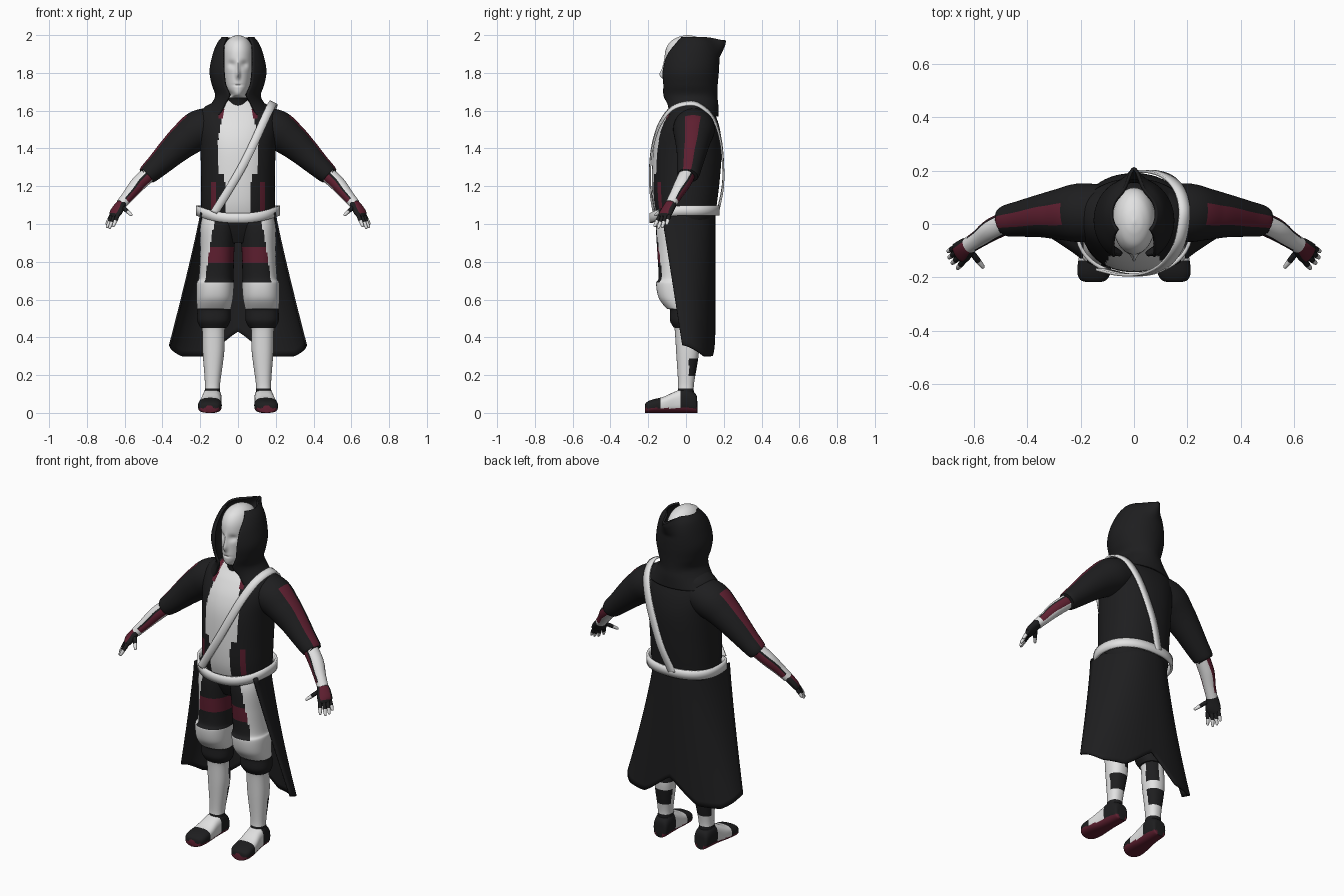
import bpy, bmesh, math
from mathutils import Vector as V

if "Cube" in bpy.data.objects:
    bpy.data.objects.remove(bpy.data.objects["Cube"])

BLACK, WHITE, RED = 0, 1, 2
MATS = []
for name, col in (("black cloth", (.013, .013, .014)), ("off white", (.76, .76, .76)), ("burgundy", (.115, .014, .03))):
    m = bpy.data.materials.new(name)
    m.diffuse_color = (*col, 1)
    m.use_nodes = True
    m.node_tree.nodes["Principled BSDF"].inputs["Base Color"].default_value = m.diffuse_color
    MATS.append(m)


def at(rows, s):
    """Smooth interpolation through rows of numbers, s in 0..1."""
    n = len(rows) - 1
    k = min(int(s * n), n - 1)
    f = s * n - k
    a, b, c, d = (rows[min(max(k + i, 0), n)] for i in (-1, 0, 1, 2))
    return [q + .5 * f * (r - p + f * (2 * p - 5 * q + 4 * r - t + f * (3 * (q - r) + t - p)))
            for p, q, r, t in zip(a, b, c, d)]


def grid(name, f, nu, nv, mat, closed=True, thick=0):
    """Surface f(u, v); closed in u makes a capped tube, otherwise a sheet."""
    bm = bmesh.new()
    cols = nu if closed else nu + 1
    vs = [[bm.verts.new(f(i / nu, j / nv)) for i in range(cols)] for j in range(nv + 1)]
    for j in range(nv):
        for i in range(nu):
            k = (i + 1) % cols
            face = bm.faces.new((vs[j][i], vs[j][k], vs[j + 1][k], vs[j + 1][i]))
            c = face.calc_center_median()
            face.material_index = mat(c, (i + .5) / nu, (j + .5) / nv) if callable(mat) else mat
    if closed and not thick:
        for ring, j in ((vs[0], 0), (vs[-1], nv - 1)):
            cap = bm.faces.new(ring)
            cap.material_index = mat(ring[0].co, .5, (j + .5) / nv) if callable(mat) else mat
    bmesh.ops.recalc_face_normals(bm, faces=bm.faces)
    me = bpy.data.meshes.new(name)
    bm.to_mesh(me)
    bm.free()
    for m in MATS:
        me.materials.append(m)
    ob = bpy.data.objects.new(name, me)
    bpy.context.collection.objects.link(ob)
    if thick:
        mod = ob.modifiers.new("thickness", "SOLIDIFY")
        mod.thickness, mod.offset = thick, 0
    bpy.ops.object.select_all(action='DESELECT')
    ob.select_set(True)
    bpy.context.view_layer.objects.active = ob
    bpy.ops.object.shade_smooth_by_angle(angle=math.radians(45))
    return ob


def sp(x, p):
    return math.copysign(abs(x) ** (2 / p), x)


def column(name, rows, mat, side=1, nu=64, step=10, p=2, dent=None):
    """Upright body part; rows are (z, centre x, half width, front y, back y)."""
    def f(u, v):
        z, xc, rx, yf, yb = at(rows, v)
        a = u * math.tau
        pt = V((side * (xc + rx * sp(math.cos(a), p)), (yf + yb) / 2 - (yb - yf) / 2 * sp(math.sin(a), p), z))
        return dent(pt, a) if dent else pt
    return grid(name, f, nu, step * (len(rows) - 1), mat)


def tube(name, rows, mat, side, nu=16, step=4):
    """Limb along a path; rows are (x, y, z, sideways radius, upward radius)."""
    def f(u, v):
        x, y, z, ru, rv = at(rows, v)
        d = (V(at(rows, min(v + .01, 1))[:3]) - V(at(rows, max(v - .01, 0))[:3])).normalized()
        su = d.cross(V((0, 0, 1))).normalized()
        a = u * math.tau
        pt = V((x, y, z)) + su * ru * math.cos(a) + su.cross(d) * rv * math.sin(a)
        return V((side * pt.x, pt.y, pt.z))
    return grid(name, f, nu, step * (len(rows) - 1), mat)


# Torso: jacket with white front panel
def torso_col(c, u, v):
    x = abs(c.x)
    if c.z < 1.04 or c.y > .02:
        return BLACK
    if c.z > 1.56 and .075 < x < .105:
        return RED
    if c.z < 1.27:
        if x < .062 or (c.z > 1.22 and x < .075):
            return WHITE
        return RED if .118 < x < .14 and c.z < 1.22 else BLACK
    return WHITE if x < (.105 if c.z < 1.45 else .105 - (c.z - 1.45) * .16) else BLACK


column("torso", [(.9, 0, .09, -.10, .09), (.96, 0, .15, -.13, .12), (1.03, 0, .19, -.155, .15),
                 (1.12, 0, .195, -.175, .165), (1.25, 0, .195, -.18, .18), (1.4, 0, .20, -.172, .19),
                 (1.5, 0, .21, -.145, .18), (1.58, 0, .205, -.10, .155), (1.63, 0, .16, -.06, .13),
                 (1.66, 0, .06, -.04, .08)], torso_col, nu=144, p=2.2)


# Head: smooth mask with nose, eye hollows and mouth
def face(pt, a):
    if pt.y < -.02:
        g = lambda x, z, sx, sz: math.exp(-((abs(pt.x) - x) / sx) ** 2 - ((pt.z - z) / sz) ** 2)
        pt.y += .014 * g(.034, 1.845, .02, .018) + .006 * g(0, 1.735, .025, .005)
        pt.y -= .022 * g(0, 1.79, .011, .022) + .01 * g(0, 1.825, .009, .035)
    return pt


column("head", [(1.62, 0, .06, -.06, .08), (1.665, 0, .055, -.07, .07), (1.685, 0, .04, -.105, .08),
                (1.72, 0, .06, -.115, .10), (1.78, 0, .073, -.115, .12), (1.85, 0, .08, -.115, .135),
                (1.92, 0, .079, -.108, .132), (1.965, 0, .062, -.083, .105), (1.99, 0, .035, -.04, .06),
                (2.0, 0, .004, .0, .015)], lambda c, u, v: BLACK if c.z < 1.67 else WHITE, nu=96, dent=face)

# Hood: open front and crown, small peak at the back
HOOD = [(1.57, .20, -.10, .165, .10), (1.63, .14, -.11, .165, .07), (1.68, .115, -.125, .16, .045),
        (1.74, .133, -.135, .162, .066), (1.81, .145, -.14, .168, .074), (1.89, .13, -.125, .17, .076),
        (1.95, .108, -.085, .155, .074), (1.985, .082, -.05, .125, .06)]


def hood(u, v):
    z, w, yf, yb, gap = at(HOOD, v)
    o = math.asin(gap / w)
    a = o + u * (math.tau - 2 * o)
    peak = max(0, (v - .7) / .3) * math.exp(-((u - .5) / .07) ** 2)
    return V((w * math.sin(a), (yf + yb) / 2 - (yb - yf) / 2 * math.cos(a) + .085 * peak, z - .015 * peak))


grid("hood", hood, 64, 42, BLACK, closed=False, thick=.012)


# Long coat skirt: open at the front, notched at the centre back
def skirt(u, v):
    t = abs(2 * u - 1)
    hem = .30 + .13 * max(0, 1 - t / .3) ** 1.3 + .06 * max(0, (t - .6) / .4)
    a = (2 * u - 1) * math.pi / 2
    w, yf = .195 + .165 * v ** 1.1, -.13 + .11 * v
    return V((w * sp(math.sin(a), 2.3), yf + (.15 - yf) * sp(max(math.cos(a), 0), 2.8), 1.06 + (hem - 1.06) * v))


grid("coat_skirt", skirt, 64, 24, BLACK, closed=False, thick=.01)


# Belt, dipping at the front
def belt(u, v):
    a = u * math.tau
    s = math.sin(a)
    return V((.215 * sp(math.cos(a), 2.3), -.008 - .178 * sp(s, 2.3), 1.045 - .04 * max(s, 0) ** 2 + .052 * v))


grid("belt", belt, 72, 2, WHITE, thick=.014)

# Shoulder strap, from front hip over the shoulder to the back
STRAP = [(-.125, -.17, 1.06), (-.05, -.188, 1.18), (.02, -.19, 1.3), (.08, -.175, 1.42), (.13, -.138, 1.53),
         (.17, -.07, 1.615), (.188, .03, 1.64), (.18, .1, 1.61), (.155, .15, 1.55), (.115, .182, 1.45),
         (.065, .196, 1.32), (.02, .195, 1.2), (-.03, .17, 1.07)]
grid("shoulder_strap", lambda u, v: V(at(STRAP, u)) + V((.9, 0, -.43)) * .044 * (v - .5),
     96, 2, WHITE, closed=False, thick=.01)


# Colour rules for the limbs
def leg_col(c, u, v):
    x, z = abs(c.x), c.z
    if z > .69:
        if x > .125 + (1.02 - z) * .16 and c.y < .06:
            return WHITE
        return RED if .79 < z < .88 else BLACK
    if z > .55:
        return WHITE
    if z > .45 or z < .13:
        return BLACK
    if c.y > .015 and (.2 < z < .28 or (z > .33 and x < .12)):
        return BLACK
    return WHITE


def foot_col(c, u, v):
    if c.z < .025:
        return RED
    return WHITE if -.135 < c.y < -.03 else BLACK


def sleeve_col(c, u, v):
    return RED if abs(u - .25) < .065 and .2 < v < .93 else BLACK


def forearm_col(c, u, v):
    d = abs(u - .25)
    d = min(d, 1 - d)
    if v < .12 or v > .82:
        return WHITE
    return WHITE if d < .15 or d > .36 else BLACK if d < .19 else RED


def hand_col(c, u, v):
    return RED if abs(u - .25) < .13 and .2 < v < .75 else BLACK


FOOT = [(.06, .135, .02, .05), (.052, .135, .042, .10), (.0, .137, .05, .13), (-.06, .141, .053, .112),
        (-.12, .146, .06, .085), (-.18, .15, .062, .07), (-.21, .152, .048, .055), (-.218, .152, .02, .04)]
FINGERS = [((.635, -.135, 1.05), (.662, -.168, .985)), ((.652, -.122, 1.045), (.682, -.148, .975)),
           ((.664, -.106, 1.045), (.694, -.127, .98)), ((.668, -.088, 1.05), (.698, -.103, .995)),
           ((.605, -.11, 1.085), (.562, -.165, 1.045))]

for side, tag in ((1, "left"), (-1, "right")):
    column(tag + "_leg", [(1.05, .095, .09, -.145, .1), (.98, .105, .095, -.158, .1), (.85, .11, .09, -.152, .09),
                          (.72, .115, .092, -.145, .08), (.685, .12, .099, -.158, .075), (.61, .123, .097, -.145, .065),
                          (.555, .127, .09, -.105, .062), (.545, .127, .088, -.085, .062), (.49, .128, .088, -.085, .068),
                          (.455, .129, .072, -.068, .068), (.44, .13, .06, -.06, .06), (.32, .13, .057, -.052, .068),
                          (.15, .135, .04, -.042, .042), (.09, .137, .045, -.05, .045)], leg_col, side, p=2.3)

    def foot(u, v):
        y, xc, w, h = at(FOOT, v)
        a = u * math.tau
        return V((side * (xc + w * sp(math.cos(a), 2.8)), y, h / 2 + h / 2 * sp(math.sin(a), 2.8)))
    grid(tag + "_foot", foot, 40, 56, foot_col)

    tube(tag + "_sleeve", [(.1, .045, 1.53, .10, .09), (.2, .042, 1.50, .11, .105), (.28, .036, 1.445, .095, .092),
                           (.35, .03, 1.383, .08, .078), (.42, .02, 1.315, .068, .064), (.478, .012, 1.262, .058, .053),
                           (.482, .011, 1.258, .045, .042)], sleeve_col, side, 48, 8)
    tube(tag + "_forearm", [(.46, .013, 1.275, .042, .042), (.53, -.02, 1.21, .042, .04),
                            (.58, -.055, 1.15, .034, .032), (.618, -.08, 1.105, .031, .028)], forearm_col, side, 48, 12)
    tube(tag + "_hand", [(.605, -.072, 1.12, .028, .024), (.628, -.088, 1.092, .037, .024),
                         (.65, -.108, 1.055, .042, .021), (.66, -.115, 1.035, .03, .012)], hand_col, side, 32, 8)
    for i, (p, q) in enumerate(FINGERS):
        p, q = V(p), V(q)
        tube(f"{tag}_finger_{i + 1}", [(*p.lerp(q, s), r, r) for s, r in ((0, .011), (.35, .011), (.7, .0095), (.94, .007), (1, .002))],
             lambda c, u, v: WHITE if v > .4 else BLACK, side, 12, 4)
